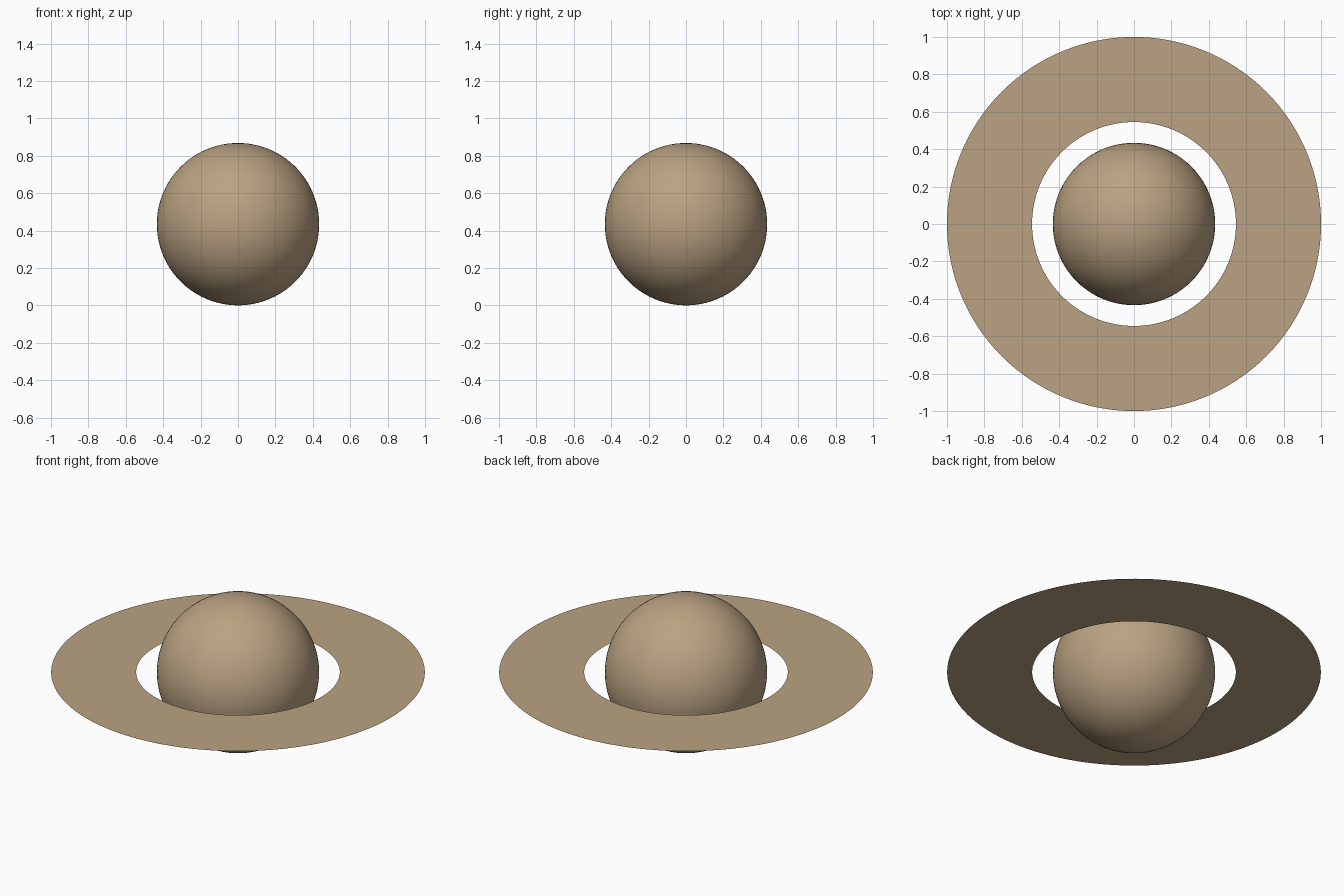
import bpy
import bmesh
import math

cube = bpy.data.objects.get("Cube")
if cube:
    bpy.data.objects.remove(cube, do_unlink=True)

RADIUS = 0.434
RING_INNER, RING_OUTER = 0.545, 1.0
SEGMENTS = 128

# Single sandy colour shared by globe and ring
sand = bpy.data.materials.new("sand")
colour = (0.49, 0.36, 0.223, 1.0)
sand.diffuse_color = colour
sand.use_nodes = True
bsdf = next(n for n in sand.node_tree.nodes if n.type == "BSDF_PRINCIPLED")
bsdf.inputs["Base Color"].default_value = colour


def add_object(name, bm):
    """Turn a bmesh into a coloured object at the globe's centre height."""
    mesh = bpy.data.meshes.new(name)
    bm.to_mesh(mesh)
    bm.free()
    mesh.materials.append(sand)
    obj = bpy.data.objects.new(name, mesh)
    obj.location.z = RADIUS
    bpy.context.collection.objects.link(obj)
    return obj


# Globe: smooth sphere
bm = bmesh.new()
bmesh.ops.create_uvsphere(bm, u_segments=96, v_segments=48, radius=RADIUS)
for face in bm.faces:
    face.smooth = True
add_object("planet_globe", bm)

# Ring: a flat, paper-thin annulus around the equator
bm = bmesh.new()
inner, outer = [
    [bm.verts.new((r * math.cos(a), r * math.sin(a), 0))
     for a in (math.tau * i / SEGMENTS for i in range(SEGMENTS))]
    for r in (RING_INNER, RING_OUTER)
]
for i in range(SEGMENTS):
    j = (i + 1) % SEGMENTS
    bm.faces.new((inner[i], outer[i], outer[j], inner[j]))
add_object("planet_ring", bm)
